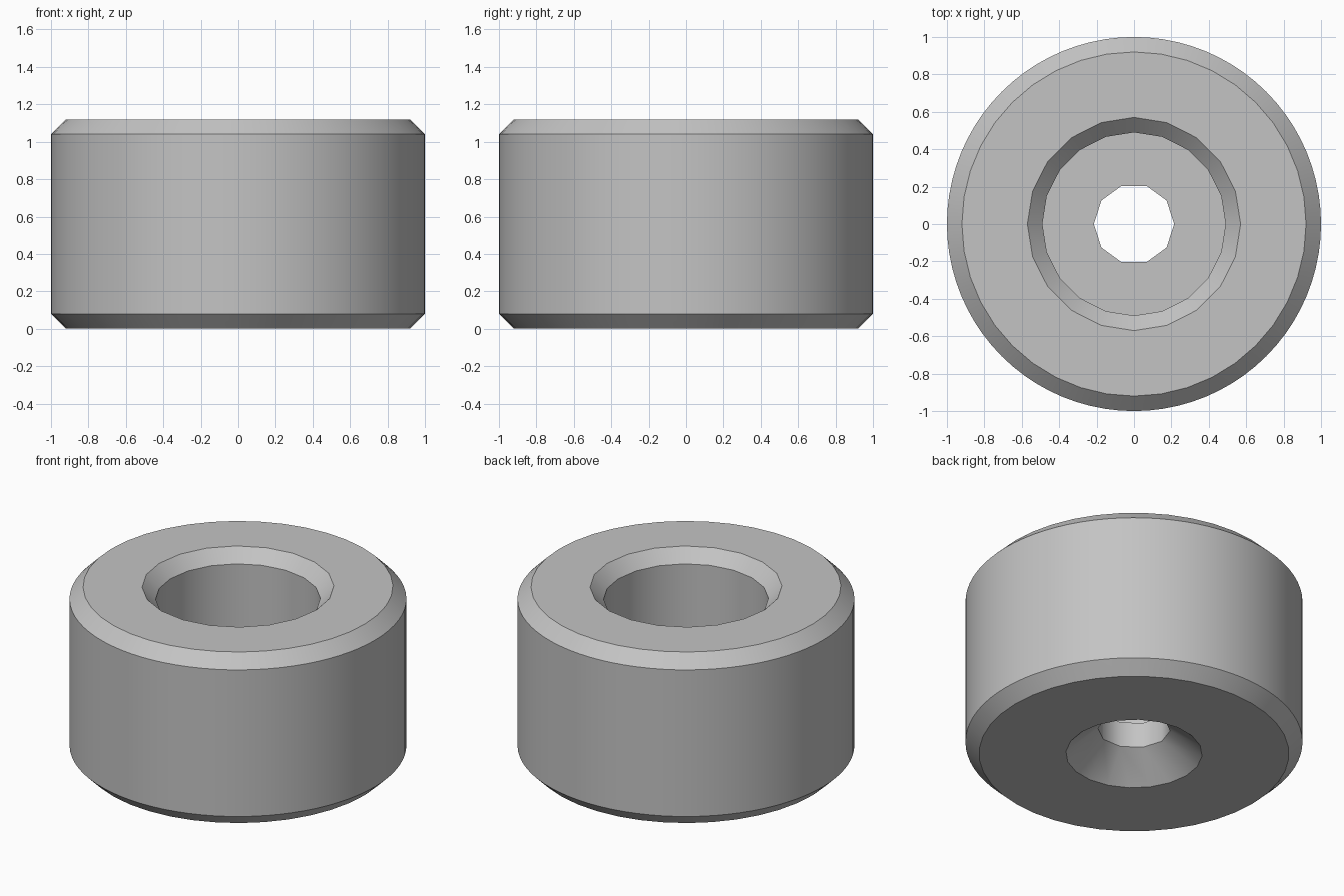
import bpy
import bmesh
from math import cos, sin, pi, radians

cube = bpy.data.objects.get("Cube")
if cube:
    bpy.data.objects.remove(cube, do_unlink=True)

# Closed cross-section: radius, height, number of sides
PROFILE = [
    (0.92, 0.00, 40), (1.00, 0.08, 80),     # lower chamfer
    (1.00, 1.04, 80), (0.92, 1.12, 40),     # outer wall, upper chamfer
    (0.57, 1.12, 20), (0.49, 1.04, 20),     # bore chamfer
    (0.49, 0.33, 20), (0.215, 0.33, 10),    # bore and its floor
    (0.215, 0.165, 10), (0.405, 0.00, 20),  # screw hole, countersink
]


def ring(bm, radius, height, sides):
    return [bm.verts.new((radius * cos(2 * pi * i / sides),
                          radius * sin(2 * pi * i / sides), height))
            for i in range(sides)]


def join(bm, a, b):
    """Bridge two rings whose side counts divide evenly."""
    steps = min(len(a), len(b))
    ka, kb = len(a) // steps, len(b) // steps
    for s in range(steps):
        near = [a[(s * ka + i) % len(a)] for i in range(ka + 1)]
        far = [b[(s * kb + i) % len(b)] for i in range(kb + 1)]
        bm.faces.new(near + far[::-1])


# Bushing body, revolved from the profile
bm = bmesh.new()
rings = [ring(bm, *p) for p in PROFILE]
for a, b in zip(rings, rings[1:] + rings[:1]):
    join(bm, a, b)
bmesh.ops.recalc_face_normals(bm, faces=bm.faces)
mesh = bpy.data.meshes.new("bushing_body")
bm.to_mesh(mesh)
bm.free()
body = bpy.data.objects.new("bushing_body", mesh)
bpy.context.collection.objects.link(body)

# Plain grey material
grey = bpy.data.materials.new("light_grey")
grey.use_nodes = True
colour = (0.55, 0.55, 0.55, 1)
grey.diffuse_color = colour
for node in grey.node_tree.nodes:
    if node.type == 'BSDF_PRINCIPLED':
        node.inputs["Base Color"].default_value = colour
mesh.materials.append(grey)

# Smooth round walls, crisp chamfer edges
bpy.ops.object.select_all(action='DESELECT')
body.select_set(True)
bpy.context.view_layer.objects.active = body
bpy.ops.object.shade_smooth_by_angle(angle=radians(40))
